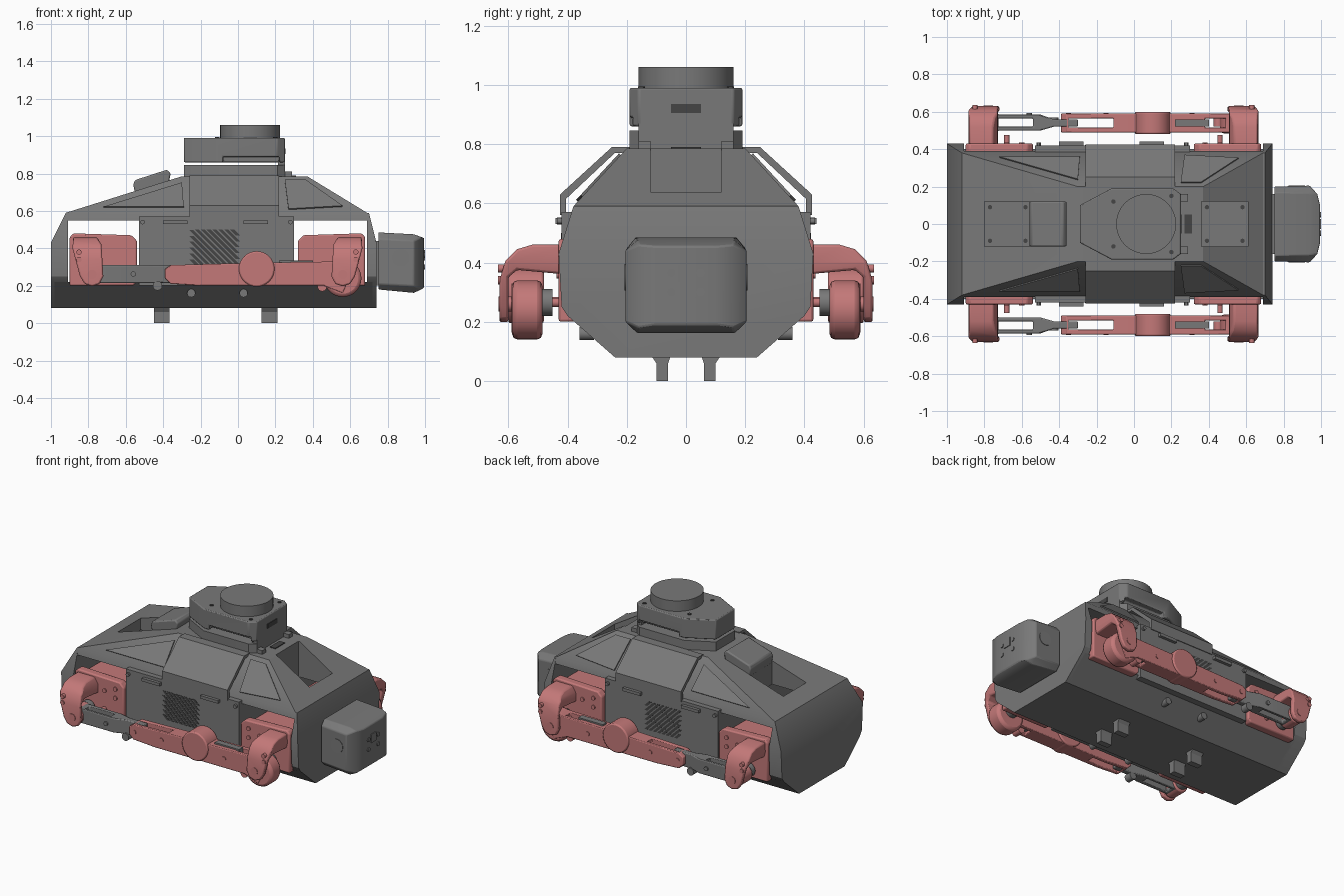
import bpy, bmesh, math
from mathutils import Vector

cube = bpy.data.objects.get("Cube")
if cube:
    bpy.data.objects.remove(cube)


def material(name, rgb):
    m = bpy.data.materials.new(name)
    m.use_nodes = True
    m.diffuse_color = (*rgb, 1)
    m.node_tree.nodes["Principled BSDF"].inputs["Base Color"].default_value = (*rgb, 1)
    return m


GREY = material("body grey", (0.19, 0.19, 0.19))
RED = material("leg red", (0.55, 0.19, 0.19))
DARK = material("slot dark grey", (0.06, 0.06, 0.06))
parts = []


def finish(name, bm, mat, bevel=0):
    bmesh.ops.recalc_face_normals(bm, faces=bm.faces)
    me = bpy.data.meshes.new(name)
    bm.to_mesh(me)
    bm.free()
    me.materials.append(mat)
    ob = bpy.data.objects.new(name, me)
    bpy.context.collection.objects.link(ob)
    if bevel:
        b = ob.modifiers.new("soft edges", 'BEVEL')
        b.width, b.segments, b.limit_method = bevel, 2, 'ANGLE'
    parts.append(ob)
    return ob


def hull(name, pts, mat=GREY, bevel=0):
    bm = bmesh.new()
    for p in pts:
        bm.verts.new(p)
    res = bmesh.ops.convex_hull(bm, input=bm.verts)
    inner = [v for v in res["geom_interior"] if isinstance(v, bmesh.types.BMVert)]
    bmesh.ops.delete(bm, geom=inner, context='VERTS')
    bmesh.ops.dissolve_limit(bm, angle_limit=0.02, verts=bm.verts, edges=bm.edges)
    return finish(name, bm, mat, bevel)


def prism(name, pts, axis, a, b, mat=GREY, bevel=0):
    """Extrude a 2D outline along an axis from a to b."""
    def place(p, d):
        return {'x': (d, *p), 'y': (p[0], d, p[1]), 'z': (*p, d)}[axis]
    bm = bmesh.new()
    face = bm.faces.new([bm.verts.new(place(p, a)) for p in pts])
    ext = bmesh.ops.extrude_face_region(bm, geom=[face])["geom"]
    move = Vector(place((0, 0), b - a))
    bmesh.ops.translate(bm, vec=move, verts=[v for v in ext if isinstance(v, bmesh.types.BMVert)])
    return finish(name, bm, mat, bevel)


def rect(a, b, c, d):
    return [(a, c), (b, c), (b, d), (a, d)]


def box(name, x, y, z, mat=GREY, bevel=0):
    return prism(name, rect(*x, *y), 'z', *z, mat, bevel)


def disc(name, c, r, axis, a, b, mat=GREY, bevel=0, n=32):
    ring = [(c[0] + r * math.cos(i * math.tau / n), c[1] + r * math.sin(i * math.tau / n)) for i in range(n)]
    return prism(name, ring, axis, a, b, mat, bevel)


def combine(ob, cutter, how='DIFFERENCE'):
    """Apply a boolean and discard the cutter."""
    m = ob.modifiers.new("cut", 'BOOLEAN')
    m.operation, m.object = how, cutter
    # the cut is made before any edge softening
    ob.modifiers.move(len(ob.modifiers) - 1, 0)
    shown = [k for k in ob.modifiers if k != m]
    for k in shown:
        k.show_viewport = False
    dg = bpy.context.evaluated_depsgraph_get()
    ob.data = bpy.data.meshes.new_from_object(ob.evaluated_get(dg))
    ob.modifiers.remove(m)
    for k in shown:
        k.show_viewport = True
    parts.remove(cutter)
    bpy.data.objects.remove(cutter)


def both(pts):
    return [(x, s * y, z) for x, y, z in pts for s in (1, -1)]


# Body: lower tub, end caps, middle block and roof
lower = [(0.24, 0.08), (0.31, 0.145), (0.40, 0.22)]
sides = [(0.42, 0.25), (0.43, 0.43)]
hull("lower_tub", both([(x, y, z) for x in (-0.98, 0.72) for y, z in lower]))
hull("tail_cap", both([(x, y, z) for x in (-1, -0.91) for y, z in lower + sides] + [(-0.92, 0.38, 0.59), (-0.91, 0.38, 0.59)]))
hull("nose_cap", both([(x, y, z) for x in (0.69, 0.74) for y, z in lower + sides] + [(0.69, 0.38, 0.59), (0.70, 0.38, 0.59)]))
box("middle_block", (-0.53, 0.30), (-0.42, 0.42), (0.2, 0.57))
roof = hull("roof", both([(-0.92, 0.39, 0.55), (0.69, 0.39, 0.55), (-0.92, 0.38, 0.59), (0.69, 0.38, 0.59),
                          (-0.30, 0.2, 0.785), (0.37, 0.2, 0.785)]))
for x in ((-0.80, -0.55), (0.36, 0.61)):
    combine(roof, box("hatch_cutter", x, (-0.12, 0.12), (0.4, 1)))
    box("bay_floor", x, (-0.12, 0.12), (0.21, 0.24))
    for sx in (x[0] + 0.03, x[1] - 0.03):
        for y in (-0.09, 0.09):
            disc("bay_screw", (sx, y), 0.012, 'z', 0.24, 0.246, DARK, n=12)
prism("screen", [(-0.55, 0.69), (-0.37, 0.75), (-0.36, 0.80), (-0.38, 0.82), (-0.55, 0.765), (-0.56, 0.74)],
      'y', -0.12, 0.12, GREY, 0.008)


def on_slope(x, y, lift):
    return (x, y + lift * 0.7, 0.59 + (0.38 - y) / 0.18 * 0.195 + lift * 0.7)


for s, side in ((-1, "front"), (1, "back")):
    # Shoulder covers and raised roof panels
    prism(side + "_shoulder_cover", [(s * y, z) for y, z in [(0.19, 0.77), (0.24, 0.77), (0.405, 0.615), (0.405, 0.56),
          (0.425, 0.56), (0.425, 0.63), (0.25, 0.79), (0.19, 0.79)]], 'x', -0.26, 0.22)
    for label, outline in (("tail", [(-0.72, 0.355), (-0.30, 0.235), (-0.29, 0.355)]),
                           ("nose", [(0.25, 0.22), (0.36, 0.22), (0.56, 0.35), (0.27, 0.365)])):
        pts = [on_slope(x, y, d) for x, y in outline for d in (-0.004, 0.008)]
        hull(f"{side}_{label}_roof_panel", [(x, s * y, z) for x, y, z in pts])
    # Side latches, lip and vent slots
    for x in (-0.40, 0.03):
        box(side + "_latch", (x, x + 0.13), sorted((s * 0.41, s * 0.44)), (0.53, 0.55))
    for x in (-0.51, 0.28):
        disc(side + "_panel_bolt", (x, 0.54), 0.012, 'y', s * 0.415, s * 0.435, n=12)
    W, H, t = 0.25, 0.19, 0.011
    for i in range(1, 14):
        c = i * (W + H) / 14
        a, b = max(0, c - H), min(W, c)
        slot = [(a - t, c - a), (b - t, c - b), (b + t, c - b), (a + t, c - a)]
        prism(side + "_vent_slot", [(u - 0.25, v + 0.31) for u, v in slot], 'y', s * 0.415, s * 0.422, DARK)
    for x in (-0.25, 0.03):
        disc(side + "_tub_bolt", (x, 0.16), 0.022, 'y', s * 0.31, s * 0.36, n=20)

    # Hips: the tail hip uses the same outlines as the nose hip, turned round
    for end, turn in (("tail", lambda x: x), ("nose", lambda x: -0.22 - x)):
        tag = f"{side}_{end}_"
        plate = [(-0.90, 0.2), (-0.56, 0.2), (-0.54, 0.22), (-0.54, 0.44), (-0.57, 0.47), (-0.88, 0.48), (-0.90, 0.46)]
        prism(tag + "hip_plate", [(turn(x), z) for x, z in plate], 'y', s * 0.375, s * 0.43, RED, 0.008)
        hip = [(turn(x), z) for x, z in rect(-0.87, -0.58, 0.22, 0.45)]
        prism(tag + "hip_motor", hip, 'y', s * 0.2, s * 0.38, RED, 0.01)
        for x, z in ((-0.85, 0.43), (-0.85, 0.38), (-0.68, 0.39), (-0.60, 0.42), (-0.60, 0.36)):
            disc(tag + "hip_bolt", (turn(x), z), 0.014, 'y', s * 0.42, s * 0.437, RED, n=16)
        disc(tag + "hip_peg", (turn(-0.68), 0.27), 0.014, 'y', s * 0.42, s * 0.475, RED, n=16)
        arch = [(0.41, 0.46), (0.52, 0.46), (0.57, 0.445), (0.61, 0.405), (0.63, 0.34), (0.63, 0.19),
                (0.60, 0.19), (0.60, 0.35), (0.57, 0.375), (0.41, 0.36)]
        arm = prism(tag + "hip_arm", [(s * y, z) for y, z in arch], 'x', turn(-0.90), turn(-0.71), RED, 0.008)
        outline = [(-0.88, 0.47), (-0.76, 0.47), (-0.73, 0.42), (-0.72, 0.25), (-0.74, 0.21), (-0.78, 0.197),
                   (-0.82, 0.21), (-0.845, 0.25), (-0.885, 0.40)]
        combine(arm, prism("arm_cutter", [(turn(x), z) for x, z in outline], 'y', s * 0.3, s * 0.8), 'INTERSECT')
        disc(tag + "pivot_cap", (turn(-0.78), 0.26), 0.025, 'y', s * 0.58, s * 0.633, RED)
        for z in (0.38, 0.34):
            disc(tag + "arm_bolt", (turn(-0.85), z), 0.014, 'y', s * 0.61, s * 0.635, RED, n=16)
        disc(tag + "pivot_hub", (turn(-0.78), 0.265), 0.045, 'y', s * 0.45, s * 0.5)
        disc(tag + "pivot_axle", (turn(-0.78), 0.265), 0.015, 'y', s * 0.40, s * 0.46, RED, n=16)

    # Folded leg: red thigh with wheel and knee boss, grey shin
    thigh = prism(side + "_thigh", [(-0.39, 0.24), (-0.36, 0.21), (-0.2, 0.2), (0.46, 0.2), (0.56, 0.16), (0.60, 0.25),
                  (0.56, 0.33), (0.25, 0.325), (0.0, 0.32), (-0.36, 0.31), (-0.39, 0.29)], 'y', s * 0.49, s * 0.59, RED, 0.006)
    for x in ((-0.35, -0.11), (0.38, 0.49)):
        combine(thigh, box("slot_cutter", x, sorted((s * 0.515, s * 0.565)), (0, 0.6)))
    disc(side + "_knee_boss", (0.10, 0.29), 0.095, 'y', s * 0.48, s * 0.60, RED, 0.008)
    disc(side + "_hip_wheel", (0.56, 0.24), 0.1, 'y', s * 0.485, s * 0.587, RED, 0.018)
    disc(side + "_wheel_knob", (0.45, 0.195), 0.025, 'y', s * 0.52, s * 0.58, RED)
    box(side + "_thigh_insert", (0.22, 0.40), sorted((s * 0.52, s * 0.56)), (0.22, 0.335))
    shin = prism(side + "_shin", [(x, s * y) for x, y in [(-0.78, 0.50), (-0.50, 0.50), (-0.43, 0.52), (-0.30, 0.52),
                 (-0.30, 0.56), (-0.43, 0.56), (-0.50, 0.585), (-0.78, 0.585)]], 'z', 0.215, 0.31, GREY, 0.006)
    combine(shin, box("slot_cutter", (-0.73, -0.54), sorted((s * 0.52, s * 0.565)), (0, 0.6)))
    disc(side + "_shin_end", (-0.78, 0.26), 0.055, 'y', s * 0.49, s * 0.595, RED, 0.008)
    disc(side + "_shin_knob", (-0.43, 0.2), 0.025, 'y', s * 0.52, s * 0.57)
    for x in (-0.56, -0.35, -0.15, 0.31):
        disc(side + "_link_bolt", (x, 0.262), 0.014, 'y', s * 0.57, s * 0.594, RED if x > -0.5 else GREY, n=16)

    # Feet under the tub
    for x in (-0.45, 0.125):
        prism(side + "_foot", [(s * y, z) for y, z in [(0.06, 0), (0.10, 0), (0.10, 0.06), (0.12, 0.09),
              (0.05, 0.09), (0.06, 0.06)]], 'x', x, x + 0.085)
    disc(side + "_head_disc", (0.87, 0.35), 0.045, 'y', s * 0.195, s * 0.207)

# Tower on the roof
tower = [(-0.29, -0.10), (-0.12, -0.19), (0.21, -0.19), (0.25, -0.16), (0.25, 0.16), (0.21, 0.19), (-0.12, 0.19), (-0.29, 0.10)]
prism("tower_base", tower, 'z', 0.775, 0.845)
top = prism("tower_housing", tower, 'z', 0.86, 0.99, GREY, 0.006)
for s in (-1, 1):
    combine(top, box("slot_cutter", (-0.08, 0.22), sorted((s * 0.15, s * 0.3)), (0.8, 0.89)))
    box("tower_clip", (0.22, 0.29), sorted((s * 0.12, s * 0.16)), (0.77, 0.81))
box("tower_post", (0.215, 0.25), (-0.16, 0.16), (0.84, 0.87))
box("tower_port", (0.24, 0.254), (-0.05, 0.05), (0.905, 0.935), DARK)
disc("scanner", (0.065, 0), 0.16, 'z', 0.985, 1.06, GREY, n=64)
for x, y in ((-0.11, 0.12), (-0.11, -0.12), (0.2, 0.15), (0.2, -0.15)):
    disc("tower_screw", (x, y), 0.012, 'z', 0.985, 0.994, DARK, n=12)
box("roof_port", (0.27, 0.31), (-0.05, 0.05), (0.78, 0.79), DARK)

# Head with its neck and face details
hull("head", both([(0.75, 0.17, 0.18), (0.75, 0.17, 0.485), (0.75, 0.2, 0.21), (0.75, 0.2, 0.45),
                   (0.94, 0.165, 0.162), (0.94, 0.165, 0.475), (0.94, 0.205, 0.2), (0.94, 0.205, 0.44),
                   (0.98, 0.16, 0.18), (0.98, 0.16, 0.46), (0.995, 0.10, 0.19), (0.995, 0.10, 0.455)]), GREY, 0.006)
box("neck", (0.72, 0.77), (-0.16, 0.16), (0.2, 0.44))
box("face_plate", (0.99, 1.0), (-0.026, 0.026), (0.335, 0.392))
for y in (-0.05, 0.05):
    for z in (0.30, 0.365):
        disc("face_bolt", (y, z), 0.014, 'x', 0.99, 1.0, GREY, n=16)

# Smooth the round parts while keeping edges sharp
bpy.context.view_layer.update()
for ob in bpy.context.selected_objects:
    ob.select_set(False)
for ob in parts:
    ob.select_set(True)
bpy.context.view_layer.objects.active = parts[0]
bpy.ops.object.shade_smooth_by_angle(angle=math.radians(30))
